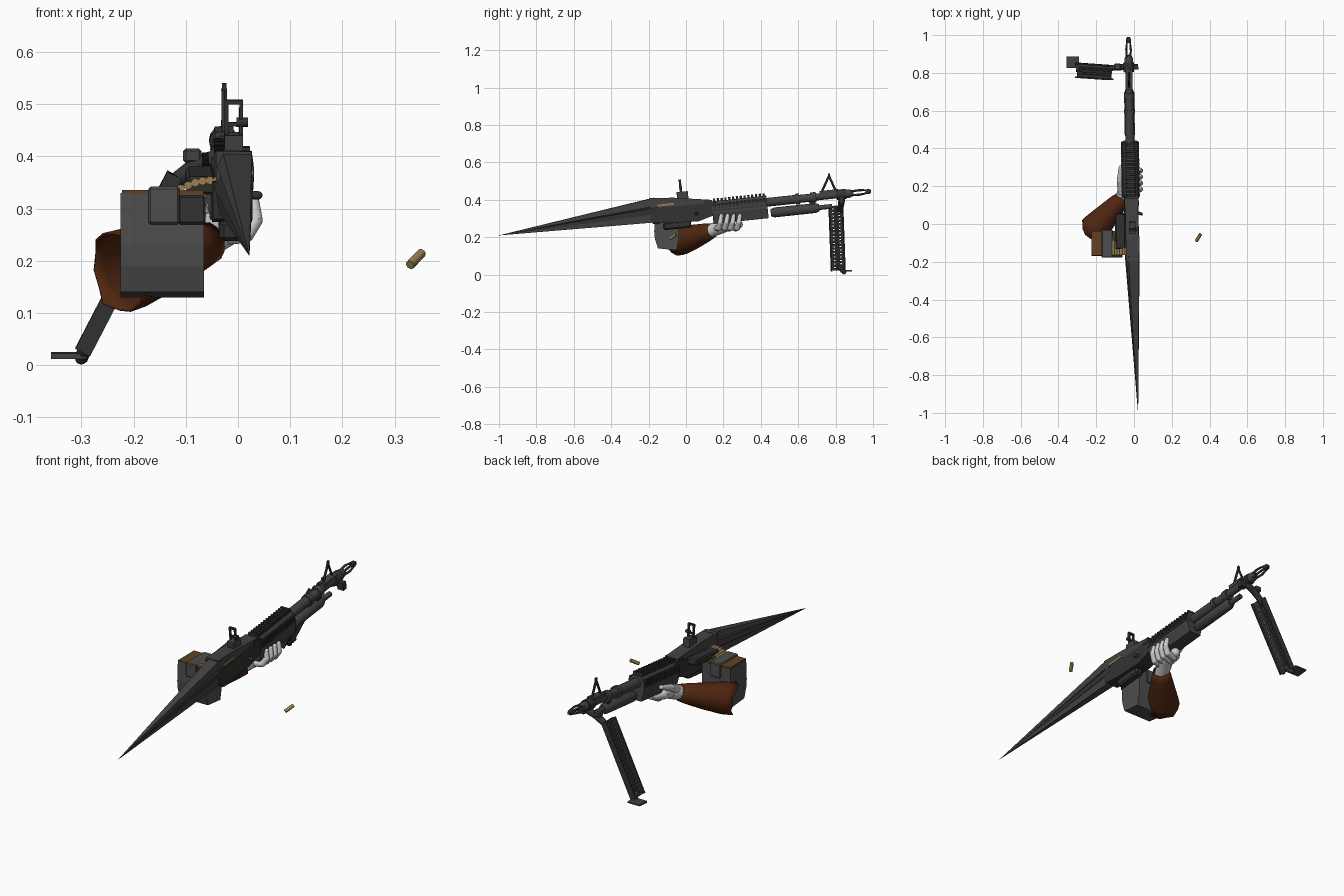
import bpy, bmesh, math, random
from mathutils import Vector, Matrix

cube = bpy.data.objects.get("Cube")
if cube:
    bpy.data.objects.remove(cube)
random.seed(4)


def material(name, *rgb):
    m = bpy.data.materials.new(name)
    m.use_nodes = True
    m.diffuse_color = (*rgb, 1)
    m.node_tree.nodes["Principled BSDF"].inputs["Base Color"].default_value = (*rgb, 1)
    return m


STEEL = material("gunmetal", .055, .055, .055)
DARK = material("dark_gunmetal", .032, .032, .032)
CANVAS = material("ammo_box_grey", .075, .075, .075)
SLEEVE = material("sleeve_brown", .08, .019, .005)
LINER = material("liner_brown", .12, .055, .015)
GLOVE = material("glove_white", .6, .6, .6)
BRASS = material("brass", .32, .22, .08)

# Gun frame: local y runs along the bore, pitched up and slightly turned
along = Vector((-.015, 1, .107)).normalized()
side = Vector((1, .015, 0)).normalized()
up = side.cross(along)
GUN = Matrix.Translation((-.015, 0, .34)) @ Matrix((side, along, up)).transposed().to_4x4()
WORLD = Matrix.Identity(4)


def finish(name, bm, mat, frame=GUN, smooth=False):
    bmesh.ops.recalc_face_normals(bm, faces=bm.faces)
    me = bpy.data.meshes.new(name)
    bm.to_mesh(me)
    bm.free()
    me.materials.append(mat)
    ob = bpy.data.objects.new(name, me)
    bpy.context.collection.objects.link(ob)
    ob.matrix_world = frame
    if smooth:
        bpy.ops.object.select_all(action='DESELECT')
        ob.select_set(True)
        bpy.context.view_layer.objects.active = ob
        bpy.ops.object.shade_smooth_by_angle(angle=math.radians(40))
    return ob


def box(name, lo, hi, mat=STEEL, frame=GUN, bevel=0):
    lo, hi = Vector(lo), Vector(hi)
    bm = bmesh.new()
    bmesh.ops.create_cube(bm, size=1, matrix=Matrix.Translation((lo + hi) / 2) @ Matrix.Diagonal((*(hi - lo), 1)))
    if bevel:
        bmesh.ops.bevel(bm, geom=bm.edges[:], offset=bevel, segments=1, affect='EDGES')
    return finish(name, bm, mat, frame)


def loft(name, rings, mat, frame=GUN, caps=True, smooth=False):
    bm = bmesh.new()
    vs = [[bm.verts.new(p) for p in ring] for ring in rings]
    n = len(vs[0])
    for a, b in zip(vs, vs[1:]):
        for i in range(n):
            bm.faces.new((a[i], a[(i + 1) % n], b[(i + 1) % n], b[i]))
    if caps:
        bm.faces.new(vs[0])
        bm.faces.new(vs[-1])
    return finish(name, bm, mat, frame, smooth)


def prism(name, outline, x0, x1, mat=STEEL, frame=GUN):
    return loft(name, [[(x, y, z) for y, z in outline] for x in (x0, x1)], mat, frame)


def lathe(name, profile, x=0, z=0, mat=STEEL, sides=14):
    turn = [i * math.tau / sides for i in range(sides)]
    return loft(name, [[(x + r * math.cos(t), y, z + r * math.sin(t)) for t in turn] for y, r in profile],
                mat, smooth=True)


def limb(name, joints, mat=STEEL, frame=GUN, sides=10, round_ends=True):
    """Tapered rods between (x, y, z, radius) joints."""
    bm = bmesh.new()
    for a, b in zip(joints, joints[1:]):
        p, q = Vector(a[:3]), Vector(b[:3])
        m = Matrix.Translation((p + q) / 2) @ (q - p).to_track_quat('Z', 'Y').to_matrix().to_4x4()
        bmesh.ops.create_cone(bm, cap_ends=True, segments=sides, radius1=a[3], radius2=b[3],
                              depth=(q - p).length, matrix=m)
    if round_ends:
        for j in joints:
            bmesh.ops.create_icosphere(bm, subdivisions=2, radius=j[3], matrix=Matrix.Translation(j[:3]))
    return finish(name, bm, mat, frame, True)


# Barrel with collars, gas tube and muzzle
lathe("barrel", [(.4, .024), (.59, .024), (.59, .03), (.61, .03), (.61, .022), (.67, .022), (.67, .028),
                 (.7, .028), (.7, .019), (.86, .019), (.86, .023), (.88, .023), (.9, .013)])
lathe("gas_tube", [(.45, .02), (.47, .027), (.69, .027), (.71, .02), (.71, .013), (.78, .013)], z=-.058)
box("gas_bracket", (-.012, .66, -.06), (.012, .69, 0), DARK)
for i in range(4):
    a = math.pi / 4 + i * math.pi / 2
    c, s = math.cos(a), math.sin(a)
    limb("muzzle_prong", [(.014 * c, .88, .014 * s, .006), (.017 * c, .93, .017 * s, .006),
                          (.009 * c, .99, .009 * s, .004)], sides=6)
lathe("muzzle_tip", [(.965, .013), (.985, .013), (.995, .007)], mat=DARK)

# Front sight: thin triangular frame
limb("front_sight", [(0, .73, .02, .006), (0, .78, .105, .006), (0, .81, .015, .006)], DARK, sides=6)
box("front_sight_post", (-.004, .775, .09), (.004, .787, .118), DARK)
box("front_sight_base", (-.018, .72, .01), (.018, .82, .03))

# Handguard with ribbed heat shield
half = [(.022, .036), (.042, .012), (.045, -.03), (.034, -.085)]
section = half + [(-x, z) for x, z in reversed(half)]
loft("handguard", [[(x, y, z) for x, z in section] for y in (.14, .435)], STEEL)
for i in range(14):
    y = .15 + i * .0205
    box("shield_rib", (-.026, y, .034), (.026, y + .011, .05), DARK)
    for s in (-1, 1):
        box("shield_side_rib", (s * .042 - .006, y, -.005), (s * .042 + .006, y + .011, .022), DARK)
box("handguard_seam", (-.047, .14, -.018), (.047, .435, -.012), DARK)

# Receiver, top cover and feed tray
prism("receiver", [(-.19, .03), (.16, .03), (.16, -.035), (.06, -.062), (-.1, -.055), (-.19, -.04)],
      -.036, .04, DARK)
prism("top_cover", [(-.19, .09), (-.06, .078), (.14, .045), (.16, .02), (-.19, .02)], -.03, .038)
box("cover_hinge", (-.034, .1, .02), (.042, .14, .045), DARK)
box("feed_tray", (-.085, -.13, 0), (-.03, .06, .035), DARK, bevel=.006)
limb("charging_handle", [(.03, .06, -.02, .008), (.055, .05, -.02, .008)], DARK)
box("ejection_port", (.037, -.15, .04), (.042, -.06, .05), BRASS)
box("trigger_housing", (-.022, -.13, -.09), (.022, .02, -.05), DARK, bevel=.008)

# Rear sight: base, frame and adjusting knob
box("rear_sight_base", (-.012, -.04, .06), (.024, .02, .105))
for x in (-.011, .017):
    box("rear_sight_post", (x, -.022, .1), (x + .007, -.01, .17), DARK)
for z in (.12, .163):
    box("rear_sight_bar", (-.011, -.022, z), (.024, -.01, z + .008), DARK)
limb("rear_sight_knob", [(.012, -.016, .128, .009), (.034, -.016, .128, .009)], DARK, round_ends=False)

# Shoulder stock drawn out into long converging spikes
tip = Vector((.022, -1, .21))


def spike(name, corners, y, mat):
    base = [Vector((x, y, z)) for x, z in corners]
    loft(name, [base, [tip + (p - base[0]) * .01 for p in base]], mat, WORLD)


spike("stock_upper_spike", [(.027, .41), (-.03, .412), (-.042, .385), (.027, .365)], -.17, STEEL)
spike("stock_middle_spike", [(.03, .36), (-.035, .372), (-.05, .345), (.028, .325)], -.15, DARK)
spike("stock_lower_spike", [(.025, .325), (-.045, .34), (-.038, .295), (.02, .28)], -.15, STEEL)

# Bipod: collar, hinge and one perforated folding leg with a foot
lathe("bipod_collar", [(.81, .028), (.86, .028)], mat=DARK)
box("bipod_tab", (.015, .82, -.05), (.05, .845, -.01), DARK)
limb("bipod_hinge", [(-.03, .835, .40, .016), (-.075, .83, .385, .018), (-.13, .825, .345, .015)], DARK, WORLD)
box("bipod_latch", (-.105, .815, .387), (-.07, .85, .415), STEEL, WORLD, .005)
top, foot = Vector((-.122, .80, .365)), Vector((-.297, .815, .025))
down = (foot - top).normalized()
across = Vector((0, 1, .03)).normalized()
out = down.cross(across).normalized()
leg_frame = Matrix.Translation((top + foot) / 2) @ Matrix((across, down, out)).transposed().to_4x4()
bm = bmesh.new()
bmesh.ops.create_grid(bm, x_segments=9, y_segments=37, size=.5,
                      matrix=Matrix.Diagonal((.076, (foot - top).length, 1, 1)))
cells = sorted(bm.faces, key=lambda f: (round(f.calc_center_median().y, 4), f.calc_center_median().x))
holes = [f for i, f in enumerate(cells) if i % 9 in (2, 6) and i // 9 % 2]
bmesh.ops.delete(bm, geom=holes, context='FACES')
leg = finish("bipod_leg", bm, STEEL, leg_frame)
mod = leg.modifiers.new("thickness", 'SOLIDIFY')
mod.thickness, mod.offset = .008, 0
length = (foot - top).length / 2
for x in (-.036, .036):
    box("bipod_leg_flange", (x - .004, -length, -.016), (x + .004, length, .016), DARK, leg_frame)
box("bipod_leg_spine", (-.008, -length, -.012), (.008, length, .006), DARK, leg_frame)
prism("bipod_foot", [(.825, .012), (.888, .018), (.888, .025), (.825, .022)], -.358, -.29, STEEL, WORLD)
limb("bipod_ankle", [(-.29, .82, .04, .014), (-.3, .845, .014, .013)], DARK, WORLD)

# Ammunition box, lining, straps and belt
prism("ammo_box", [(-.165, .33), (-.17, .23), (-.166, .19), (-.15, .14), (-.05, .13), (-.037, .2), (-.037, .33)],
      -.225, -.065, CANVAS, WORLD)
box("box_lining", (-.222, -.166, .328), (-.066, -.038, .336), LINER, WORLD)
box("box_strap", (-.172, -.178, .27), (-.112, -.03, .342), CANVAS, WORLD, .004)
box("box_clip", (-.115, -.178, .27), (-.062, -.14, .325), DARK, WORLD, .004)
for i in range(6):
    x, z = -.11 + i * .014, .338 + .006 * math.sin(i * .6) + .003 * i
    limb("belt_cartridge", [(x, -.165, z, .008), (x, -.1, z, .008), (x, -.088, z, .005), (x, -.055, z, .002)],
         BRASS, WORLD, round_ends=False)
limb("ejected_casing", [(.33, -.09, .192, .009), (.352, -.054, .215, .009)], BRASS, WORLD, 12, False)

# Sleeve: open tapering tube with a ragged rear hem
axis = Vector((.17, .185, .055)).normalized()
u = axis.cross(Vector((0, 0, 1))).normalized()
v = u.cross(axis)
rings = []
for cx, cy, cz, r, rag in [(-.225, -.045, .18, .08, .018), (-.2, -.015, .187, .078, 0), (-.14, .05, .205, .064, 0),
                           (-.085, .11, .225, .05, 0), (-.055, .14, .235, .04, 0)]:
    rings.append([Vector((cx, cy, cz)) + r * (u * math.cos(t) + v * math.sin(t)) + axis * random.uniform(-rag, rag)
                  for t in (k * math.tau / 14 for k in range(14))])
sleeve = loft("sleeve", rings, SLEEVE, WORLD, False, True)
cloth = sleeve.modifiers.new("cloth", 'SOLIDIFY')
cloth.thickness, cloth.offset = .004, -1

# Gloved hand cupping the handguard
limb("glove_wrist", [(-.07, .125, .23, .034), (-.05, .17, .25, .038), (-.025, .21, .258, .032)], GLOVE, WORLD, 12)
limb("glove_palm", [(-.045, .18, .262, .034), (-.045, .25, .27, .03), (-.03, .28, .268, .024)], GLOVE, WORLD, 12)
for i in range(4):
    y = .165 + i * .033
    limb("glove_finger", [(-.03, y, .248, .018), (.015, y + .01, .25, .016), (.034, y + .018, .278, .014),
                          (.03, y + .024, .315, .011)], GLOVE, WORLD)
limb("glove_thumb", [(-.065, .17, .265, .022), (-.075, .23, .3, .017), (-.07, .3, .325, .011)], GLOVE, WORLD)
